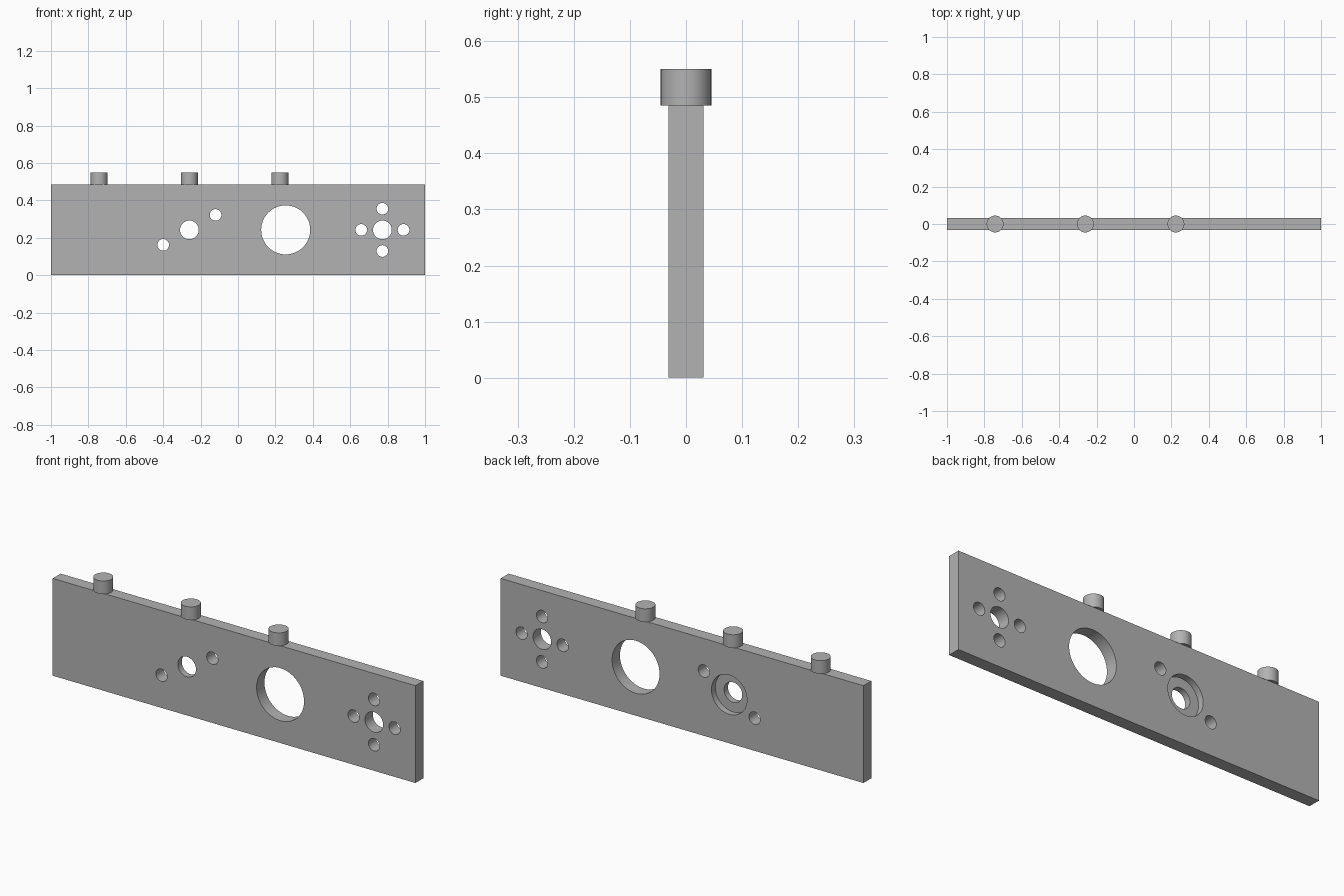
import bpy
import math

if "Cube" in bpy.data.objects:
    bpy.data.objects.remove(bpy.data.objects["Cube"], do_unlink=True)

LENGTH, THICK, HEIGHT = 2.0, 0.062, 0.485
MID = HEIGHT / 2

# Single plain grey
grey = bpy.data.materials.new("plain_grey")
grey.use_nodes = True
colour = (0.45, 0.45, 0.45, 1)
grey.diffuse_color = colour
grey.node_tree.nodes["Principled BSDF"].inputs["Base Color"].default_value = colour


def finish(obj):
    bpy.ops.object.select_all(action="DESELECT")
    obj.select_set(True)
    bpy.context.view_layer.objects.active = obj
    bpy.ops.object.shade_smooth_by_angle(angle=math.radians(30))


def cylinder(name, radius, depth, location, rotation=(0, 0, 0)):
    bpy.ops.mesh.primitive_cylinder_add(
        vertices=64, radius=radius, depth=depth, location=location, rotation=rotation)
    obj = bpy.context.object
    obj.name = name
    obj.data.materials.append(grey)
    return obj


def drill(plate, x, z, radius, y=0, depth=THICK * 2):
    """Cut a round hole along y, then discard the cutter."""
    cutter = cylinder("hole_cutter", radius, depth, (x, y, z), (math.pi / 2, 0, 0))
    cutter.hide_render = True
    mod = plate.modifiers.new("hole", "BOOLEAN")
    mod.operation = "DIFFERENCE"
    mod.solver = "EXACT"
    mod.object = cutter
    bpy.context.view_layer.objects.active = plate
    bpy.ops.object.modifier_apply(modifier=mod.name)
    bpy.data.objects.remove(cutter, do_unlink=True)


# Upright plate
bpy.ops.mesh.primitive_cube_add(size=1, location=(0, 0, MID))
plate = bpy.context.object
plate.name = "plate"
plate.scale = (LENGTH, THICK, HEIGHT)
bpy.ops.object.transform_apply(location=False, rotation=False, scale=True)
plate.data.materials.append(grey)

# Large opening
drill(plate, 0.255, MID, 0.131)

# Stepped hole, recessed from the back, with two diagonal screw holes
drill(plate, -0.26, MID, 0.05)
drill(plate, -0.26, MID, 0.098, y=THICK / 2, depth=THICK)
for side in (-1, 1):
    drill(plate, -0.26 + side * 0.14, MID + side * 0.08, 0.031)

# Centre hole ringed by four screw holes
drill(plate, 0.772, MID, 0.05)
for dx, dz in ((1, 0), (-1, 0), (0, 1), (0, -1)):
    drill(plate, 0.772 + dx * 0.113, MID + dz * 0.113, 0.031)
finish(plate)

# Pegs on the top edge
PEG_HEIGHT = 0.065
for label, x in (("right", -0.743), ("middle", -0.26), ("left", 0.224)):
    finish(cylinder(label + "_peg", 0.045, PEG_HEIGHT, (x, 0, HEIGHT + PEG_HEIGHT / 2)))
